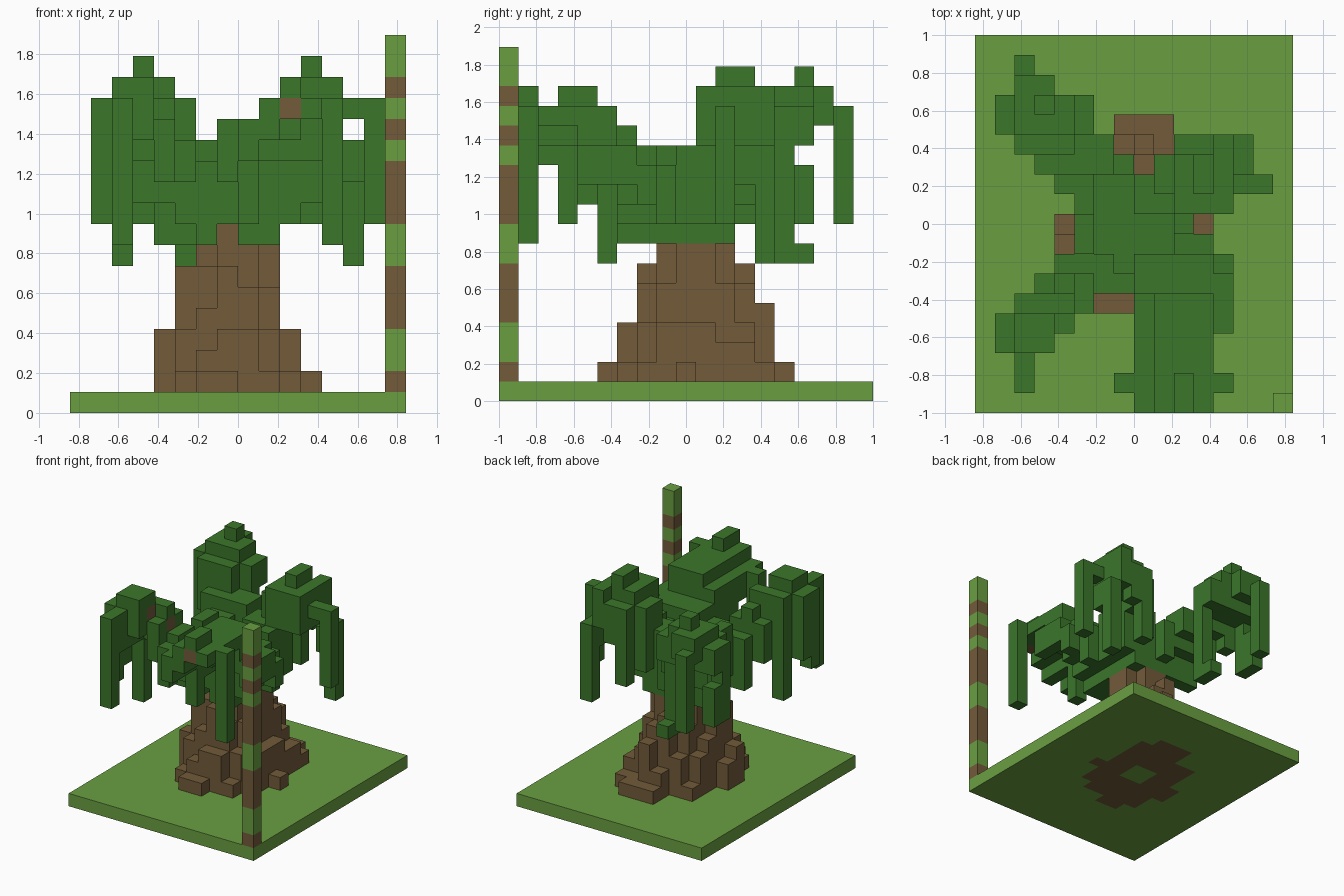
import bpy
import bmesh

default_cube = bpy.data.objects.get("Cube")
if default_cube:
    bpy.data.objects.remove(default_cube)

# The model sits on a block grid; every box is (x0, x1, y0, y1, z0, z1) in blocks
WIDTH, DEPTH = 16, 19
BLOCK = 2 / DEPTH


def make_material(name, colour):
    material = bpy.data.materials.new(name)
    material.diffuse_color = (*colour, 1)
    material.use_nodes = True
    shader = next(n for n in material.node_tree.nodes if n.type == "BSDF_PRINCIPLED")
    shader.inputs["Base Color"].default_value = (*colour, 1)
    shader.inputs["Roughness"].default_value = 0.9
    return material


materials = {
    "grass": make_material("grass_green", (0.144, 0.347, 0.053)),
    "bark": make_material("bark_brown", (0.17, 0.104, 0.042)),
    "leaf": make_material("leaf_green", (0.043, 0.18, 0.023)),
}
slots = list(materials)
cells = {}  # block position -> (part name, colour)


def fill(part, colour, boxes):
    """Fill boxes of blocks, replacing whatever was there."""
    for x0, x1, y0, y1, z0, z1 in boxes:
        for x in range(x0, x1):
            for y in range(y0, y1):
                for z in range(z0, z1):
                    cells[x, y, z] = (part, colour)


# Ground slab
fill("ground_slab", "grass", [(0, WIDTH, 0, DEPTH, 0, 1)])

# Leafy crown above the trunk
fill("crown", "leaf", [
    (5, 11, 6, 12, 9, 11),
    (6, 10, 8, 12, 8, 9),
    (4, 6, 7, 8, 8, 12),
    (6, 7, 6, 8, 8, 12),
    (8, 10, 6, 8, 8, 12),
    (5, 6, 8, 10, 9, 13),
    (5, 6, 10, 11, 9, 12),
    (10, 12, 8, 9, 9, 12),
    (10, 11, 9, 10, 9, 13),
    (11, 13, 7, 8, 10, 12),
])

# Front left frond
fill("frond_front_left", "leaf", [
    (8, 9, 4, 6, 11, 14),
    (9, 12, 4, 6, 12, 15),
    (8, 11, 6, 8, 10, 13),
    (11, 12, 6, 8, 10, 13),
    (12, 13, 4, 7, 11, 13),
    (8, 9, 3, 4, 9, 14),
    (8, 9, 1, 3, 12, 14),
    (9, 11, 2, 4, 13, 15),
    (11, 12, 2, 4, 14, 15),
    (8, 9, 0, 1, 12, 14),
    (9, 10, 0, 2, 13, 15),
    (10, 11, 0, 2, 14, 16),
    (11, 12, 0, 2, 14, 15),
    (7, 8, 1, 2, 11, 14),
    (12, 13, 1, 2, 8, 15),
])

# Front right frond
fill("frond_front_right", "leaf", [
    (1, 2, 3, 4, 9, 15),
    (1, 2, 4, 5, 10, 15),
    (2, 3, 3, 5, 12, 16),
    (3, 4, 3, 5, 13, 16),
    (4, 5, 4, 5, 11, 14),
    (2, 3, 5, 6, 7, 15),
    (3, 4, 5, 6, 12, 15),
    (4, 5, 5, 6, 11, 15),
    (5, 6, 5, 6, 11, 13),
    (3, 6, 6, 7, 10, 13),
    (4, 5, 6, 7, 10, 14),
    (6, 8, 6, 7, 9, 12),
    (2, 3, 2, 3, 12, 15),
    (2, 3, 1, 2, 8, 15),
])

# Back right frond
fill("frond_back_right", "leaf", [
    (2, 3, 17, 18, 9, 15),
    (2, 4, 16, 17, 14, 16),
    (1, 2, 14, 15, 9, 15),
    (1, 2, 15, 16, 9, 12),
    (1, 2, 15, 16, 13, 15),
    (2, 5, 14, 16, 13, 16),
    (3, 4, 15, 16, 16, 17),
    (5, 6, 14, 15, 7, 15),
    (5, 6, 15, 16, 13, 15),
    (5, 6, 15, 16, 7, 8),
    (2, 3, 13, 14, 11, 15),
    (3, 5, 13, 14, 12, 15),
    (5, 7, 13, 14, 11, 13),
    (3, 4, 12, 13, 9, 13),
    (4, 7, 12, 13, 10, 13),
    (7, 8, 12, 13, 9, 12),
    (4, 6, 11, 12, 8, 12),
])

# Back left frond
fill("frond_back_left", "leaf", [
    (8, 11, 10, 12, 9, 13),
    (9, 10, 12, 13, 10, 13),
    (9, 10, 11, 13, 12, 15),
    (10, 11, 10, 13, 12, 16),
    (11, 12, 11, 13, 13, 17),
    (11, 13, 10, 11, 13, 16),
    (12, 13, 11, 14, 13, 16),
    (10, 11, 13, 14, 9, 15),
    (11, 12, 13, 14, 12, 15),
    (13, 14, 11, 12, 14, 15),
    (14, 15, 11, 12, 9, 15),
    (13, 14, 12, 13, 11, 13),
    (13, 14, 13, 14, 7, 13),
])

# Bare wood showing through the fronds
fill("branch_wood", "bark", [
    (10, 11, 0, 1, 14, 15),
    (3, 4, 4, 5, 14, 15),
    (4, 5, 5, 6, 13, 14),
])

# Trunk core, buttresses and stepped roots, down through the slab
fill("trunk", "bark", [
    (7, 9, 8, 12, 0, 8),
    (6, 10, 9, 11, 0, 8),
    (6, 7, 8, 9, 0, 7),
    (9, 10, 8, 9, 0, 6),
    (6, 7, 11, 12, 0, 6),
    (9, 10, 11, 12, 0, 6),
    (7, 8, 8, 9, 0, 9),
    (5, 6, 8, 10, 0, 7),
    (5, 6, 10, 11, 0, 5),
    (7, 8, 7, 8, 0, 7),
    (6, 7, 7, 8, 0, 5),
    (8, 9, 7, 8, 0, 6),
    (7, 8, 12, 13, 0, 7),
    (8, 9, 12, 13, 0, 6),
    (9, 10, 7, 8, 0, 4),
    (9, 10, 12, 13, 0, 4),
    (6, 7, 12, 13, 0, 4),
    (5, 6, 11, 12, 0, 4),
    (10, 11, 8, 11, 0, 4),
    (4, 5, 8, 9, 0, 4),
    (4, 5, 9, 10, 0, 3),
    (8, 9, 13, 14, 0, 5),
    (7, 9, 6, 7, 0, 4),
    (5, 6, 7, 8, 0, 4),
])
fill("roots", "bark", [
    (6, 8, 5, 6, 0, 2),
    (6, 7, 6, 7, 0, 3),
    (5, 6, 6, 7, 0, 2),
    (9, 10, 6, 7, 0, 2),
    (10, 11, 7, 8, 0, 2),
    (10, 11, 11, 13, 0, 3),
    (11, 12, 9, 10, 0, 2),
    (7, 8, 13, 14, 0, 3),
    (9, 11, 13, 14, 0, 2),
    (7, 10, 14, 15, 0, 2),
    (5, 6, 12, 13, 0, 2),
])
fill("ground_slab", "grass", [(7, 9, 9, 11, 0, 1)])

# Banded corner pole, one letter per block upwards
for z, band in enumerate("bggbbbggbbbgbgbgg", start=1):
    colour = "bark" if band == "b" else "grass"
    fill("corner_pole", colour, [(WIDTH - 1, WIDTH, 0, 1, z, z + 1)])


def build(part):
    """Make one object from the outer faces of a part's blocks."""
    bm = bmesh.new()
    corners = {}

    def corner(key):
        if key not in corners:
            x, y, z = key
            corners[key] = bm.verts.new(
                ((x - WIDTH / 2) * BLOCK, (y - DEPTH / 2) * BLOCK, z * BLOCK))
        return corners[key]

    for cell, (owner, colour) in cells.items():
        if owner != part:
            continue
        for axis in range(3):
            u, v = (axis + 1) % 3, (axis + 2) % 3
            for side in (0, 1):
                neighbour = list(cell)
                neighbour[axis] += 1 if side else -1
                if tuple(neighbour) in cells:
                    continue
                ring = []
                for du, dv in ((0, 0), (1, 0), (1, 1), (0, 1)):
                    key = list(cell)
                    key[axis] += side
                    key[u] += du
                    key[v] += dv
                    ring.append(corner(tuple(key)))
                face = bm.faces.new(ring if side else ring[::-1])
                face.material_index = slots.index(colour)
    mesh = bpy.data.meshes.new(part)
    bm.to_mesh(mesh)
    bm.free()
    for material in materials.values():
        mesh.materials.append(material)
    bpy.context.collection.objects.link(bpy.data.objects.new(part, mesh))


for part in sorted({owner for owner, _ in cells.values()}):
    build(part)
